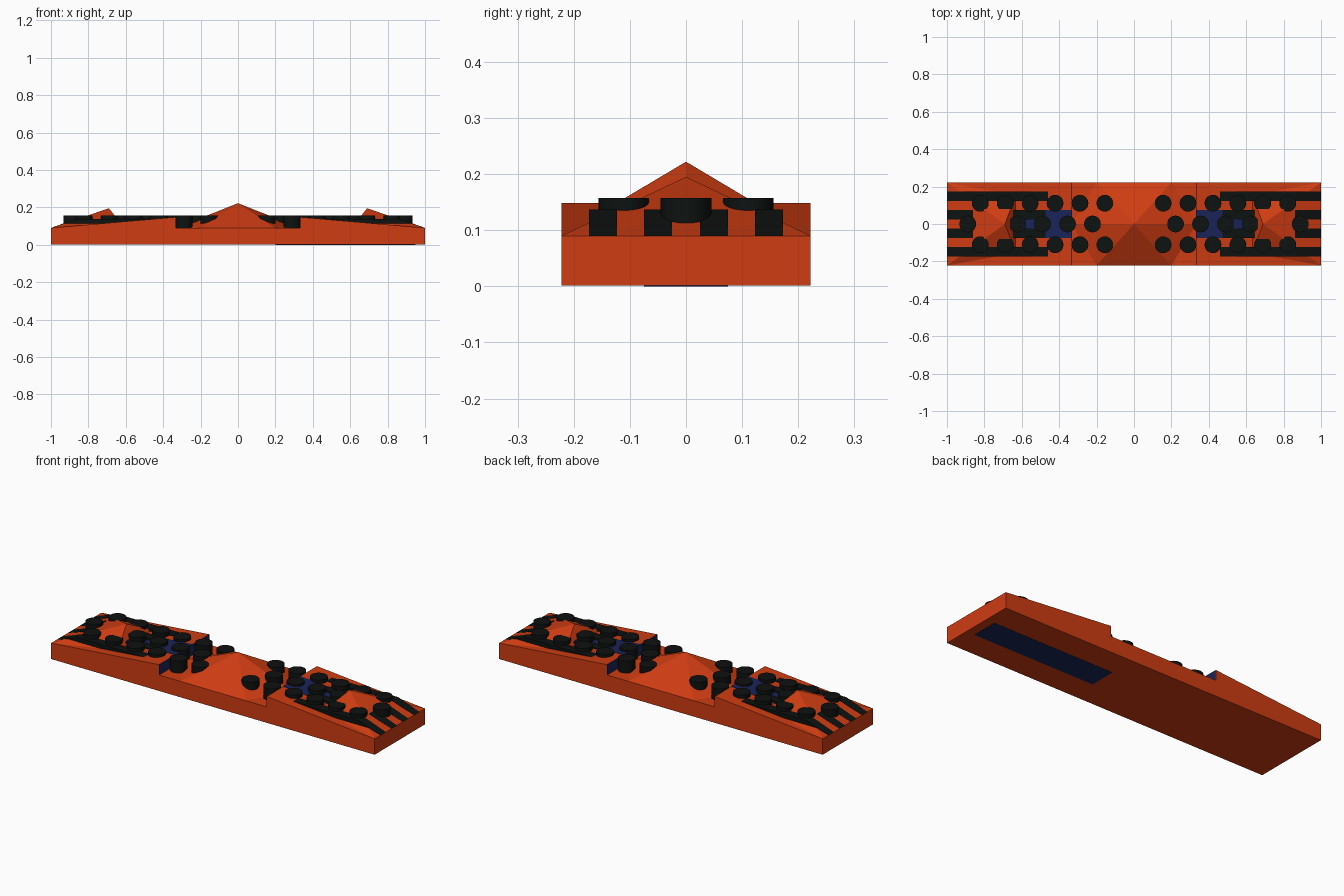
import bpy, bmesh
from mathutils import Vector

if "Cube" in bpy.data.objects:
    bpy.data.objects.remove(bpy.data.objects["Cube"])


def material(name, rgb):
    m = bpy.data.materials.new(name)
    m.diffuse_color = (*rgb, 1)
    m.use_nodes = True
    m.node_tree.nodes["Principled BSDF"].inputs["Base Color"].default_value = m.diffuse_color
    return m


ORANGE = material("orange", (0.62, 0.045, 0.006))
BLACK = material("black", (0.004, 0.006, 0.005))
BLUE = material("blue", (0.01, 0.018, 0.1))


def finish(bm, name, mat):
    bmesh.ops.recalc_face_normals(bm, faces=bm.faces)
    me = bpy.data.meshes.new(name)
    bm.to_mesh(me)
    bm.free()
    ob = bpy.data.objects.new(name, me)
    me.materials.append(mat)
    bpy.context.collection.objects.link(ob)
    return ob


def prism(name, profile, y0, y1, mat):
    """Extrude an x-z profile from y0 to y1."""
    bm = bmesh.new()
    f = bm.faces.new([bm.verts.new((x, y0, z)) for x, z in profile])
    g = bmesh.ops.extrude_face_region(bm, geom=[f])
    new = [v for v in g["geom"] if isinstance(v, bmesh.types.BMVert)]
    bmesh.ops.translate(bm, verts=new, vec=(0, y1 - y0, 0))
    return finish(bm, name, mat)


def hull(name, points, mat):
    bm = bmesh.new()
    for p in points:
        bm.verts.new(p)
    bmesh.ops.convex_hull(bm, input=bm.verts)
    return finish(bm, name, mat)


def stud(name, x, y):
    bm = bmesh.new()
    bmesh.ops.create_cone(bm, cap_ends=True, segments=20, radius1=0.045,
                          radius2=0.045, depth=0.067)
    ob = finish(bm, name, BLACK)
    ob.location = (x, y, 0.1235)
    bpy.context.view_layer.objects.active = ob
    bpy.ops.object.select_all(action='DESELECT')
    ob.select_set(True)
    bpy.ops.object.shade_smooth_by_angle()


W, BASE = 0.222, 0.09

# Flat body
prism("body", [(-1, 0.001), (1, 0.001), (1, BASE), (-1, BASE)], -W, W, ORANGE)

# Faceted peak in the middle
hull("centre_peak",
     [(0, 0, 0.222), (-0.333, 0, BASE), (0.333, 0, BASE)]
     + [(sx * 0.2, sy * W, BASE) for sx in (-1, 1) for sy in (-1, 1)], ORANGE)

# Underside spar
prism("bottom_spar", [(0.2, 0), (0.95, 0), (0.95, 0.05), (0.2, 0.05)],
      -0.075, 0.075, BLUE)

for side, s in (("left", -1), ("right", 1)):
    # Sloped end deck with its blue spine and inner face
    prism(side + "_deck", [(s, BASE), (s * 0.333, 0.148), (s * 0.333, BASE)],
          -W, W, ORANGE)
    prism(side + "_spine", [(s, BASE), (s * 0.332, 0.1495), (s * 0.332, BASE)],
          -0.075, 0.075, BLUE)
    prism(side + "_inner_face", [(s * 0.332, BASE), (s * 0.332, 0.147),
                                 (s * 0.34, 0.147), (s * 0.34, BASE)],
          -W + 0.001, W - 0.001, BLUE)
    # Small end peak
    hull(side + "_peak", [(s * 0.69, 0, 0.195)]
         + [(s * x, y, BASE) for x in (0.607, 1) for y in (-W, W)], ORANGE)
    # Four long rails with ramped tips
    for i, y in enumerate((-0.148, -0.05, 0.05, 0.148)):
        prism(f"{side}_rail_{i}",
              [(s, BASE), (s * 0.87, 0.137), (s * 0.46, 0.137), (s * 0.46, BASE)],
              y - 0.025, y + 0.025, BLACK)
    # Staggered rows of studs
    for k in range(6):
        for y in (-0.111, 0.111):
            stud(side + "_outer_stud", s * (0.1556 + 0.1333 * k), y)
        stud(side + "_centre_stud", s * (0.2222 + 0.1333 * k), 0)
